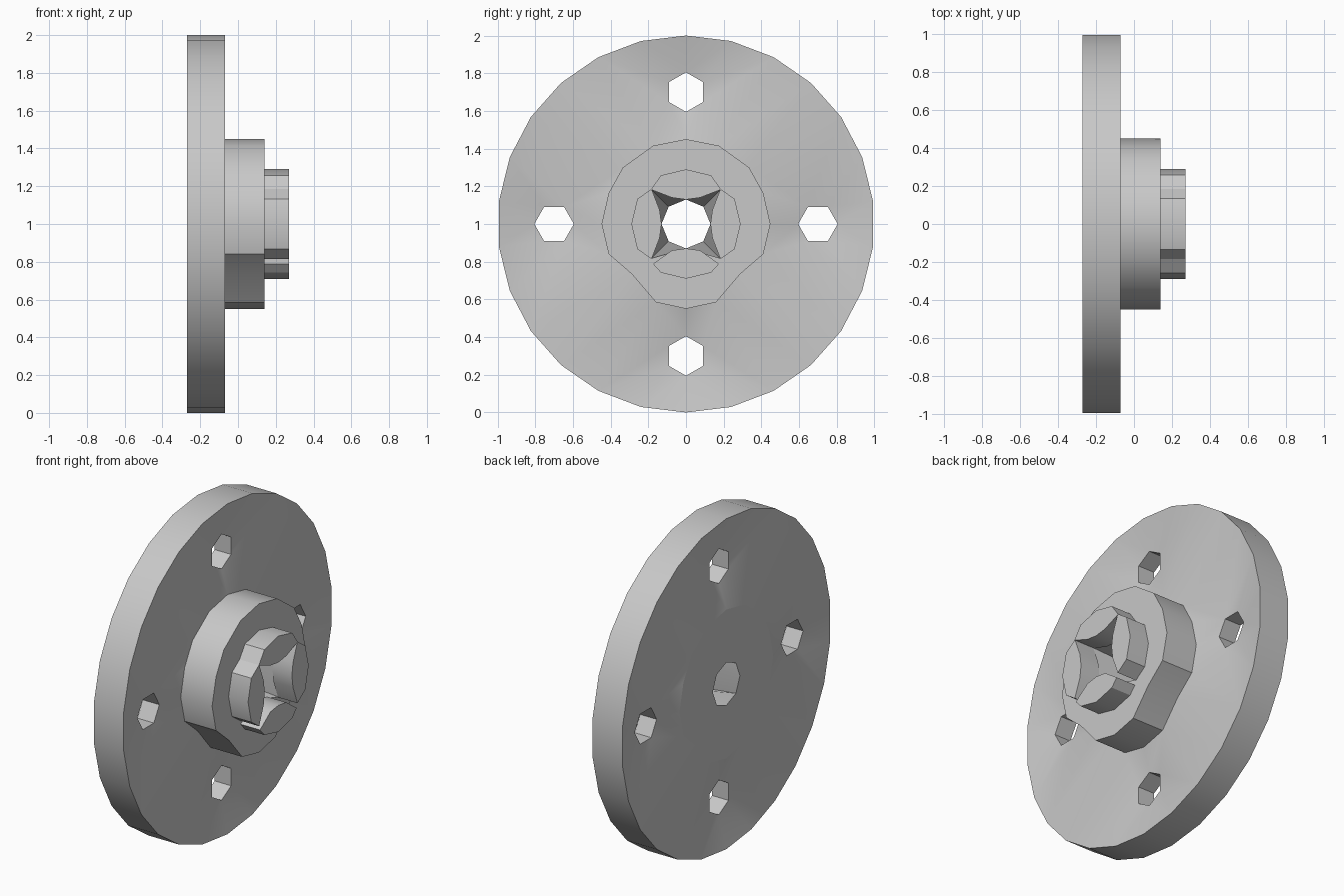
import bpy, bmesh
from math import sin, cos, pi, radians, hypot

cube = bpy.data.objects.get("Cube")
if cube:
    bpy.data.objects.remove(cube, do_unlink=True)

grey = bpy.data.materials.new("machined_grey")
grey.use_nodes = True
grey.diffuse_color = (0.58, 0.58, 0.58, 1)
grey.node_tree.nodes["Principled BSDF"].inputs["Base Color"].default_value = (0.58, 0.58, 0.58, 1)

AXIS_Z = 1.0
BORE = 0.13
BACK, DISC_FRONT, HUB_FRONT, JAW_FRONT = -0.27, -0.07, 0.14, 0.27
QUARTERS = [i * pi / 2 for i in range(4)]


def ring(radius, sides, centre=(0, 0), turn=0.0):
    """Regular polygon in the (y, z) plane, first corner pointing up."""
    return [(centre[0] + radius * sin(2 * pi * i / sides + turn),
             centre[1] + radius * cos(2 * pi * i / sides + turn)) for i in range(sides)]


def plate(name, loops, x0, x1, reshape=None):
    """Fill the loops (outline plus holes), extrude along x, then adjust corners."""
    bm = bmesh.new()
    edges = []
    for loop in loops:
        vs = [bm.verts.new((x0, y, z + AXIS_Z)) for y, z in loop]
        edges += [bm.edges.new((a, b)) for a, b in zip(vs, vs[1:] + vs[:1])]
    bmesh.ops.triangle_fill(bm, edges=edges, use_beauty=True)
    out = bmesh.ops.extrude_face_region(bm, geom=bm.faces[:], use_keep_orig=True)
    for v in out["geom"]:
        if isinstance(v, bmesh.types.BMVert):
            v.co.x = x1
    if reshape:
        for v in bm.verts:
            reshape(v.co)
    bmesh.ops.recalc_face_normals(bm, faces=bm.faces[:])
    mesh = bpy.data.meshes.new(name)
    bm.to_mesh(mesh)
    bm.free()
    mesh.materials.append(grey)
    obj = bpy.data.objects.new(name, mesh)
    bpy.context.collection.objects.link(obj)
    bpy.ops.object.select_all(action="DESELECT")
    obj.select_set(True)
    bpy.context.view_layer.objects.active = obj
    bpy.ops.object.shade_smooth_by_angle(angle=radians(30))


# Hub outline, slightly uneven, mirrored about the vertical
half = [(0.175, 0.415), (0.335, 0.3), (0.41, 0.165), (0.448, 0),
        (0.41, -0.16), (0.287, -0.266), (0.16, -0.415)]
outline = [(0, 0.45)] + half + [(0, -0.45)] + [(-y, z) for y, z in reversed(half)]

# Mounting disc, dished around its four six-sided bolt holes
centres = [(0.7 * sin(a), 0.7 * cos(a)) for a in QUARTERS]
bolt_holes = [ring(0.105, 6, c, a) for c, a in zip(centres, QUARTERS)]


def dish(co):
    if any(hypot(co.y - y, co.z - AXIS_Z - z) < 0.12 for y, z in centres):
        co.x = -0.11 if co.x > -0.1 else -0.22


plate("mounting_disc", [ring(1.0, 26), outline] + bolt_holes, BACK, DISC_FRONT, dish)


# Hub through the disc; its bore flares into diagonal pockets at the front
def open_pockets(co):
    y, z = co.y, co.z - AXIS_Z
    if co.x > 0 and hypot(y, z) < 0.2 and abs(y * z) > 0.004:
        co.y, co.z = y * 1.98, z * 1.98 + AXIS_Z


plate("hub", [outline, ring(BORE, 8)], BACK, HUB_FRONT, open_pockets)

# Four crescent jaws around the bore, meeting at their tips except at the bottom
for side, a in zip(("top", "left", "bottom", "right"), QUARTERS):
    tip = (0.175, 0.212) if side == "bottom" else (0.186, 0.183)
    right_half = [(0.133, 0.258), tip, (0.075, 0.14)]
    jaw = [(0, 0.29)] + right_half + [(0, BORE)] + [(-y, z) for y, z in reversed(right_half)]
    turned = [(y * cos(a) + z * sin(a), z * cos(a) - y * sin(a)) for y, z in jaw]
    plate(side + "_jaw", [turned], HUB_FRONT, JAW_FRONT)
